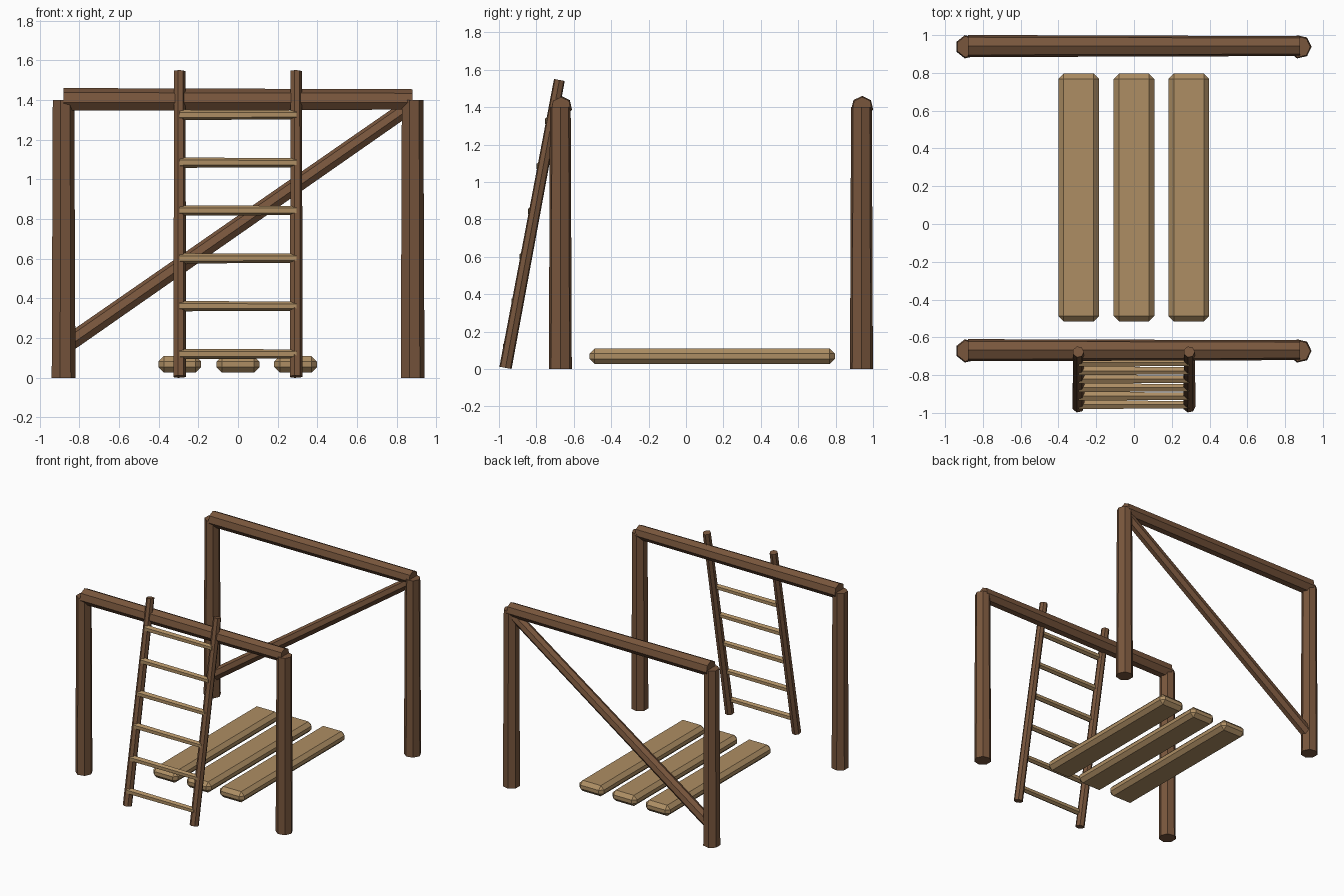
import bpy, bmesh, math
from mathutils import Vector

if "Cube" in bpy.data.objects:
    bpy.data.objects.remove(bpy.data.objects["Cube"])


def material(name, rgb):
    m = bpy.data.materials.new(name)
    m.diffuse_color = (*rgb, 1)
    m.use_nodes = True
    m.node_tree.nodes["Principled BSDF"].inputs["Base Color"].default_value = m.diffuse_color
    return m


brown = material("dark brown wood", (0.19, 0.093, 0.046))
tan = material("light tan wood", (0.42, 0.27, 0.126))


def finish(bm, name, mat):
    bmesh.ops.recalc_face_normals(bm, faces=bm.faces[:])
    me = bpy.data.meshes.new(name)
    bm.to_mesh(me)
    bm.free()
    me.materials.append(mat)
    ob = bpy.data.objects.new(name, me)
    bpy.context.collection.objects.link(ob)
    return ob


def log(name, p0, p1, r0, r1, mat, corner, sides=7):
    """Tapered flat-sided log from p0 to p1 with one corner towards `corner`."""
    p0, p1 = Vector(p0), Vector(p1)
    axis = (p1 - p0).normalized()
    u = Vector(corner)
    u = (u - axis * u.dot(axis)).normalized()
    v = axis.cross(u)
    bm = bmesh.new()
    rings = []
    for p, r in ((p0, r0), (p1, r1)):
        angles = [2 * math.pi * i / sides for i in range(sides)]
        rings.append([bm.verts.new(p + r * (math.cos(a) * u + math.sin(a) * v)) for a in angles])
    a, b = rings
    bm.faces.new(a[::-1])
    bm.faces.new(b)
    for i in range(sides):
        j = (i + 1) % sides
        bm.faces.new((a[i], a[j], b[j], b[i]))
    return finish(bm, name, mat)


X, UP, FRONT = (1, 0, 0), (0, 0, 1), (0, -1, 0)

# Front and back frames: two posts and a top beam each
for label, y in (("front", -0.672), ("back", 0.938)):
    for side, x in (("left", -0.882), ("right", 0.877)):
        log(f"{label}_{side}_post", (x, y, 0), (x, y, 1.4), 0.063, 0.057, brown, X)
    log(f"{label}_beam", (-0.88, y + 0.004, 1.4), (0.88, y + 0.004, 1.4), 0.06, 0.054, brown, UP)

# Diagonal brace in the back frame
log("back_brace", (-0.87, 0.938, 0.16), (0.87, 0.938, 1.37), 0.045, 0.041, brown, UP)

# Leaning ladder: rails, then rungs set slightly in front of them
foot, top = Vector((0, -0.965, 0.006)), Vector((0, -0.677, 1.545))
for side, x in (("left", -0.295), ("right", 0.292)):
    off = Vector((x, 0, 0))
    log(f"ladder_{side}_rail", foot + off, top + off, 0.034, 0.030, brown, X)
for i in range(6):
    z = 0.12 + 0.241 * i
    y = foot.y + (top.y - foot.y) * z / top.z - 0.014
    log(f"ladder_rung_{i + 1}", (-0.295, y, z), (0.295, y, z), 0.026, 0.023, tan, UP, 6)

# Three bevelled floor planks
for i, x in enumerate((-0.293, 0, 0.29)):
    bm = bmesh.new()
    bmesh.ops.create_cube(bm, size=1)
    for v in bm.verts:
        v.co = Vector((x + v.co.x * 0.215, 0.14 + v.co.y * 1.312, 0.068 + v.co.z * 0.085))
    bmesh.ops.bevel(bm, geom=bm.edges[:], offset=0.028, segments=1, affect='EDGES')
    finish(bm, f"floor_plank_{i + 1}", tan)
